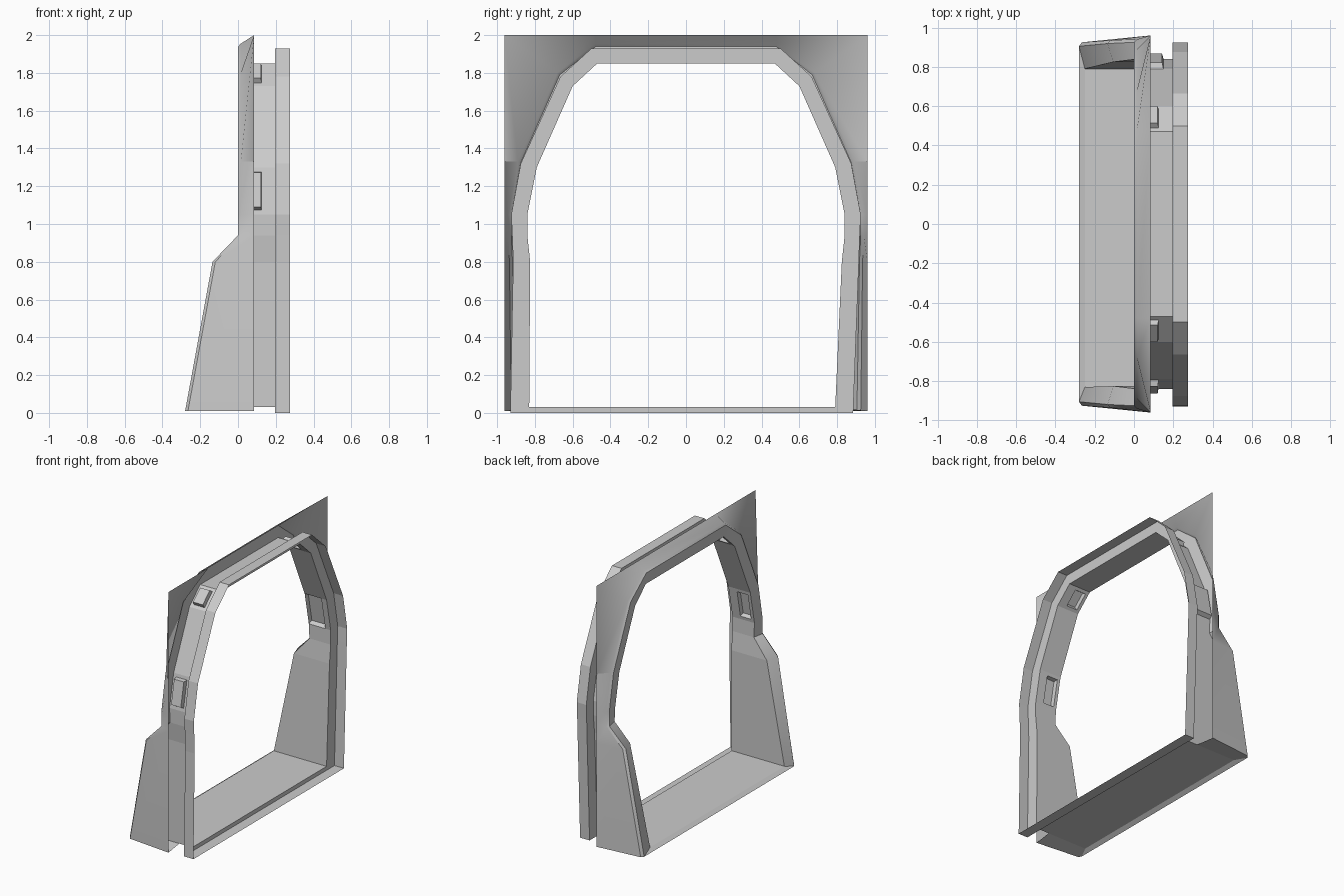
import bpy, bmesh
from mathutils import Vector

if "Cube" in bpy.data.objects:
    bpy.data.objects.remove(bpy.data.objects["Cube"])


def ring(pts, left_bottom=None):
    """Mirror a half arch of (x, y, z), bottom to top, into a full arch."""
    other = [(x, -y, z) for x, y, z in reversed(pts)]
    if left_bottom:
        x, _, z = other[-1]
        other[-1] = (x, left_bottom, z)
    return list(pts) + other


def loft(bm, rings, closed):
    """Skin consecutive rings with quads; return vertex rows and face rows."""
    rows = [[bm.verts.new(p) for p in r] for r in rings]
    n = len(rows[0])
    faces = []
    for a, b in zip(rows, rows[1:]):
        faces.append([bm.faces.new((a[i], a[(i + 1) % n], b[(i + 1) % n], b[i]))
                      for i in range(n if closed else n - 1)])
    return rows, faces


def finish(bm, name, smooth=None):
    bmesh.ops.remove_doubles(bm, verts=bm.verts, dist=1e-5)
    bmesh.ops.recalc_face_normals(bm, faces=bm.faces)
    me = bpy.data.meshes.new(name)
    bm.to_mesh(me)
    bm.free()
    ob = bpy.data.objects.new(name, me)
    bpy.context.collection.objects.link(ob)
    if smooth:
        bpy.ops.object.select_all(action='DESELECT')
        ob.select_set(True)
        bpy.context.view_layer.objects.active = ob
        bpy.ops.object.shade_smooth_by_angle(angle=smooth)
    return ob


# Half profiles (y, z), bottom to top, and the x of the front rim at each point
inner = [(.79, .03), (.825, .8), (.84, .94), (.84, 1.05), (.79, 1.30), (.60, 1.73), (.47, 1.85)]
lip = [(.885, 0), (.915, .8), (.92, .94), (.925, 1.05), (.875, 1.32), (.665, 1.78), (.50, 1.93)]
ridge = [(.925, .01), (.935, .8), (.94, .94), (.94, 1.05), (.89, 1.33), (.68, 1.80), (.48, 1.955)]
square = [(.96, .01), (.96, .8), (.96, .94), (.96, 1.05), (.96, 1.33), (.96, 2), (.48, 2)]
front = [-.28, -.135, 0, 0, 0, 0, 0]
setback = [.03, .03, .015, .01, .01, .01, .01]

rim_in = ring([(f + s, y, z) for f, s, (y, z) in zip(front, setback, inner)], -.83)


def flat_ring(profile, x, left_bottom=None):
    return ring([(x, y, z) for y, z in profile], left_bottom)


# Tunnel lining: sheet tube with floor and four pocket recesses
bm = bmesh.new()
rows, faces = loft(bm, [rim_in, flat_ring(inner, .15, -.83), flat_ring(inner, .195, -.83)], True)
for i in (3, 5, 7, 9):
    pocket = faces[0][i]
    bmesh.ops.inset_individual(bm, faces=[pocket], thickness=.035)
    pocket.normal_update()
    c = pocket.calc_center_median()
    out = pocket.normal.copy()
    if out.dot(Vector((0, c.y, c.z - .9))) < 0:
        out.negate()
    r = bmesh.ops.extrude_discrete_faces(bm, faces=[pocket])
    cap = r['faces'][0]
    c = cap.calc_center_median()
    for v in cap.verts:
        v.co = c + (v.co - c) * .9 + out * .03
finish(bm, "tunnel_lining")

# Rear flange: annulus with an outer lip
bm = bmesh.new()
loft(bm, [flat_ring(inner, .195, -.83), flat_ring(lip, .195, -.93), flat_ring(lip, .275, -.93)], True)
finish(bm, "rear_flange")

# Flared surround: square edge blending to the arch ridge and over the nose
bm = bmesh.new()
ridge_ring = ring([(f + .015, y, z) for f, (y, z) in zip(front, ridge)])
nose_ring = ring([(f, y * .85 + a * .15, z * .85 + b * .15 if z > .1 else z)
                  for f, (y, z), (a, b) in zip(front, ridge, inner)])
rows, faces = loft(bm, [flat_ring(square, .085), ridge_ring, nose_ring, rim_in], False)

# Foot caps and front floor edge
for k, y in ((0, .79), (-1, -.83)):
    heel = bm.verts.new((.085, y, .03))
    bm.faces.new((rows[0][k], rows[1][k], rows[2][k], rows[3][k], heel))
bm.faces.new((rows[2][0], rows[2][-1], rows[3][-1], rows[3][0]))
finish(bm, "flared_surround", .6)
